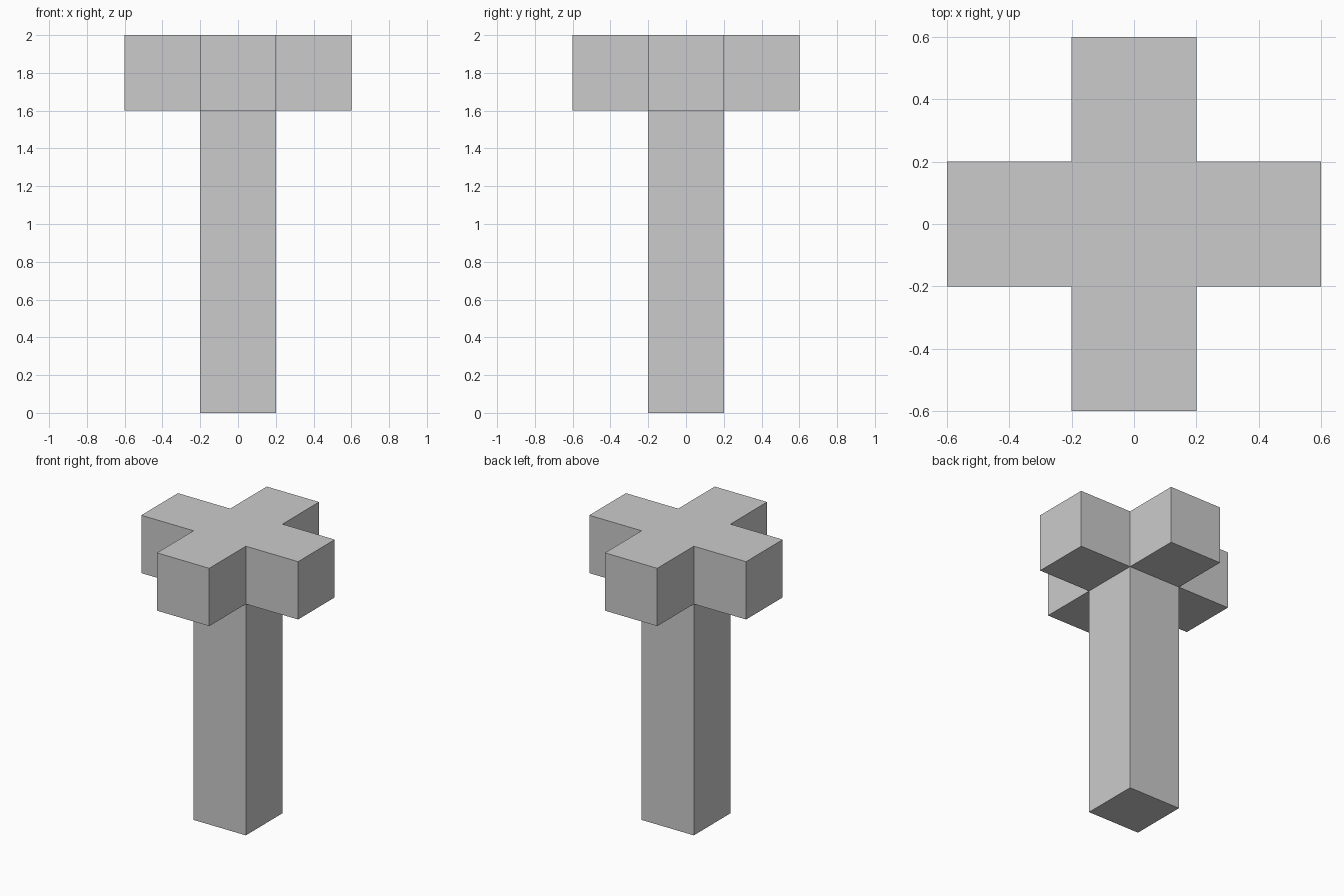
import bpy, bmesh
from mathutils import Matrix, Vector

if "Cube" in bpy.data.objects:
    bpy.data.objects.remove(bpy.data.objects["Cube"])

WIDTH, POST_HEIGHT = 0.4, 1.6


def extrude(bm, face):
    """Push one face outward by one block width."""
    offset = face.normal * WIDTH
    new_face = bmesh.ops.extrude_discrete_faces(bm, faces=[face])["faces"][0]
    bmesh.ops.translate(bm, verts=new_face.verts, vec=offset)
    bm.normal_update()


bm = bmesh.new()

# Square post
bmesh.ops.create_cube(bm, size=1, matrix=Matrix.Translation((0, 0, POST_HEIGHT / 2))
                      @ Matrix.Diagonal((WIDTH, WIDTH, POST_HEIGHT, 1)))
bm.normal_update()

# Centre block of the head
extrude(bm, max(bm.faces, key=lambda f: f.calc_center_median().z))

# Four arms grown from the sides of the centre block
sides = [f for f in bm.faces
         if abs(f.normal.z) < 0.5 and f.calc_center_median().z > POST_HEIGHT]
for face in sides:
    extrude(bm, face)

# Merge the coplanar top into one cross-shaped face
top = [f for f in bm.faces if f.normal.z > 0.9]
bmesh.ops.dissolve_faces(bm, faces=top)
bmesh.ops.recalc_face_normals(bm, faces=bm.faces)

mesh = bpy.data.meshes.new("cross_topped_post")
bm.to_mesh(mesh)
bm.free()
bpy.context.collection.objects.link(bpy.data.objects.new("cross_topped_post", mesh))
